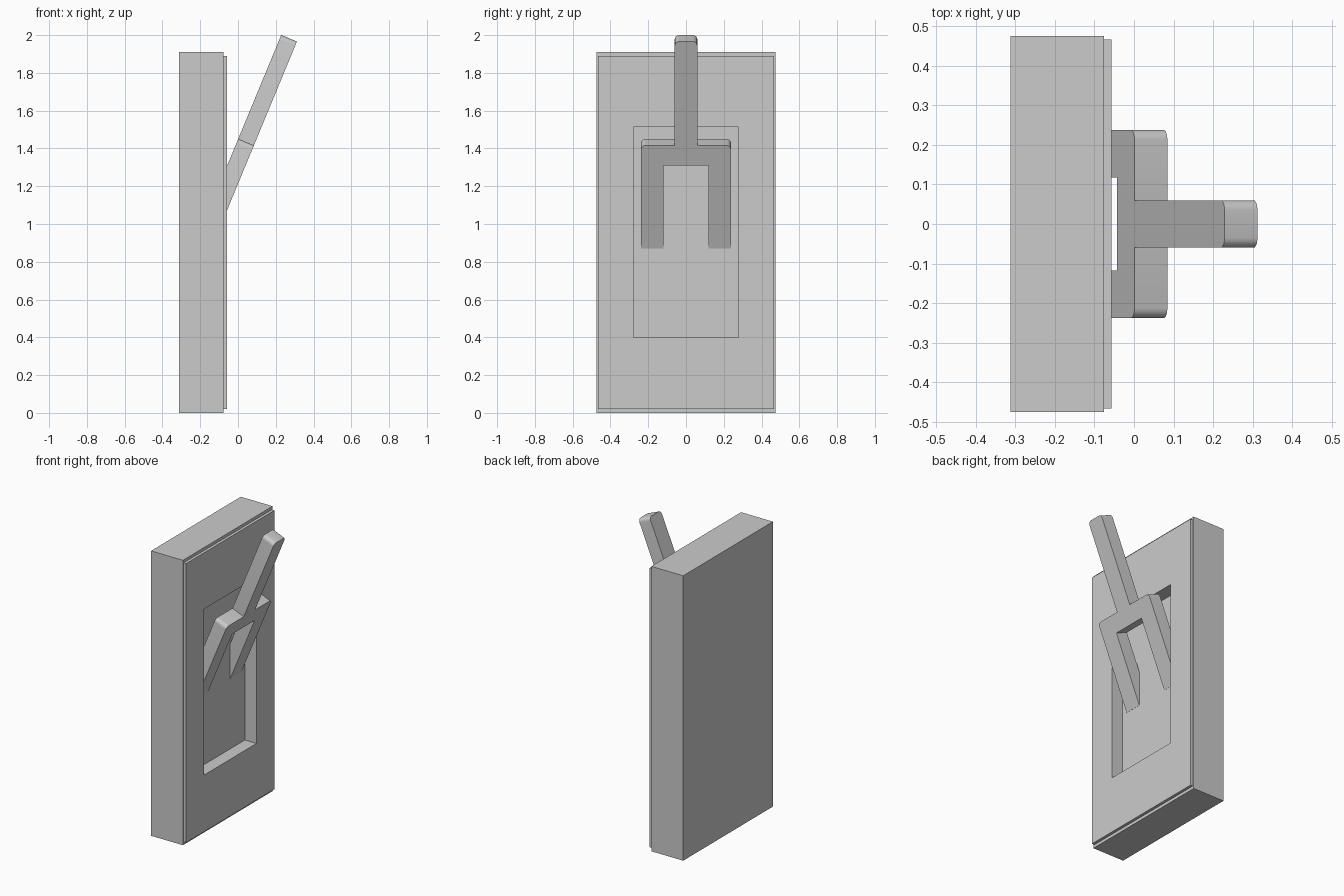
import bpy, bmesh, math
from mathutils import Vector

if "Cube" in bpy.data.objects:
    bpy.data.objects.remove(bpy.data.objects["Cube"])


def finish(bm, name):
    bmesh.ops.recalc_face_normals(bm, faces=bm.faces)
    mesh = bpy.data.meshes.new(name)
    bm.to_mesh(mesh)
    bm.free()
    obj = bpy.data.objects.new(name, mesh)
    bpy.context.collection.objects.link(obj)
    return obj


def nested_rectangles(name, rings):
    """Bridge successive rectangles (x, half width, bottom, top) and cap both ends."""
    bm = bmesh.new()
    loops = [[bm.verts.new((x, y, z)) for y, z in
              ((-w, z0), (w, z0), (w, z1), (-w, z1))] for x, w, z0, z1 in rings]
    for a, b in zip(loops, loops[1:]):
        for i in range(4):
            j = (i + 1) % 4
            bm.faces.new((a[i], a[j], b[j], b[i]))
    bm.faces.new(loops[0])
    bm.faces.new(loops[-1])
    return finish(bm, name)


# Wall box with a stepped face plate and a rectangular recess
nested_rectangles("switch_housing", [
    (-0.312, 0.475, 0.0, 1.91),
    (-0.076, 0.475, 0.0, 1.91),
    (-0.076, 0.467, 0.02, 1.89),
    (-0.057, 0.467, 0.02, 1.89),
    (-0.057, 0.277, 0.40, 1.513),
    (-0.143, 0.277, 0.40, 1.513),
])

# Forked lever: mirrored outline (y, distance along lever from tip), rounded outer corners
TILT = math.radians(22.5)
THICK = 0.09
R = 0.025


def rounded(y, u, steps=5):
    angles = [math.pi / 2 * i / steps for i in range(steps + 1)]
    return [(y - R + R * math.sin(a), u - R + R * math.cos(a)) for a in angles]


half = (rounded(0.06, 0.0) + [(0.06, -0.595)] + rounded(0.238, -0.595)
        + [(0.238, -1.185), (0.118, -1.185), (0.118, -0.709)])
outline = half + [(-y, u) for y, u in reversed(half)]

along = Vector((math.sin(TILT), 0, math.cos(TILT)))
normal = Vector((math.cos(TILT), 0, -math.sin(TILT)))
tip = Vector((0.312, 0, 1.966))

bm = bmesh.new()
face = bm.faces.new([bm.verts.new(tip + along * u + Vector((0, y, 0)))
                     for y, u in outline])
extruded = bmesh.ops.extrude_face_region(bm, geom=[face], use_keep_orig=True)
bmesh.ops.translate(bm, vec=-THICK * normal,
                    verts=[g for g in extruded["geom"] if isinstance(g, bmesh.types.BMVert)])
lever = finish(bm, "forked_lever")

bpy.ops.object.select_all(action='DESELECT')
lever.select_set(True)
bpy.context.view_layer.objects.active = lever
bpy.ops.object.shade_smooth_by_angle(angle=math.radians(30))
